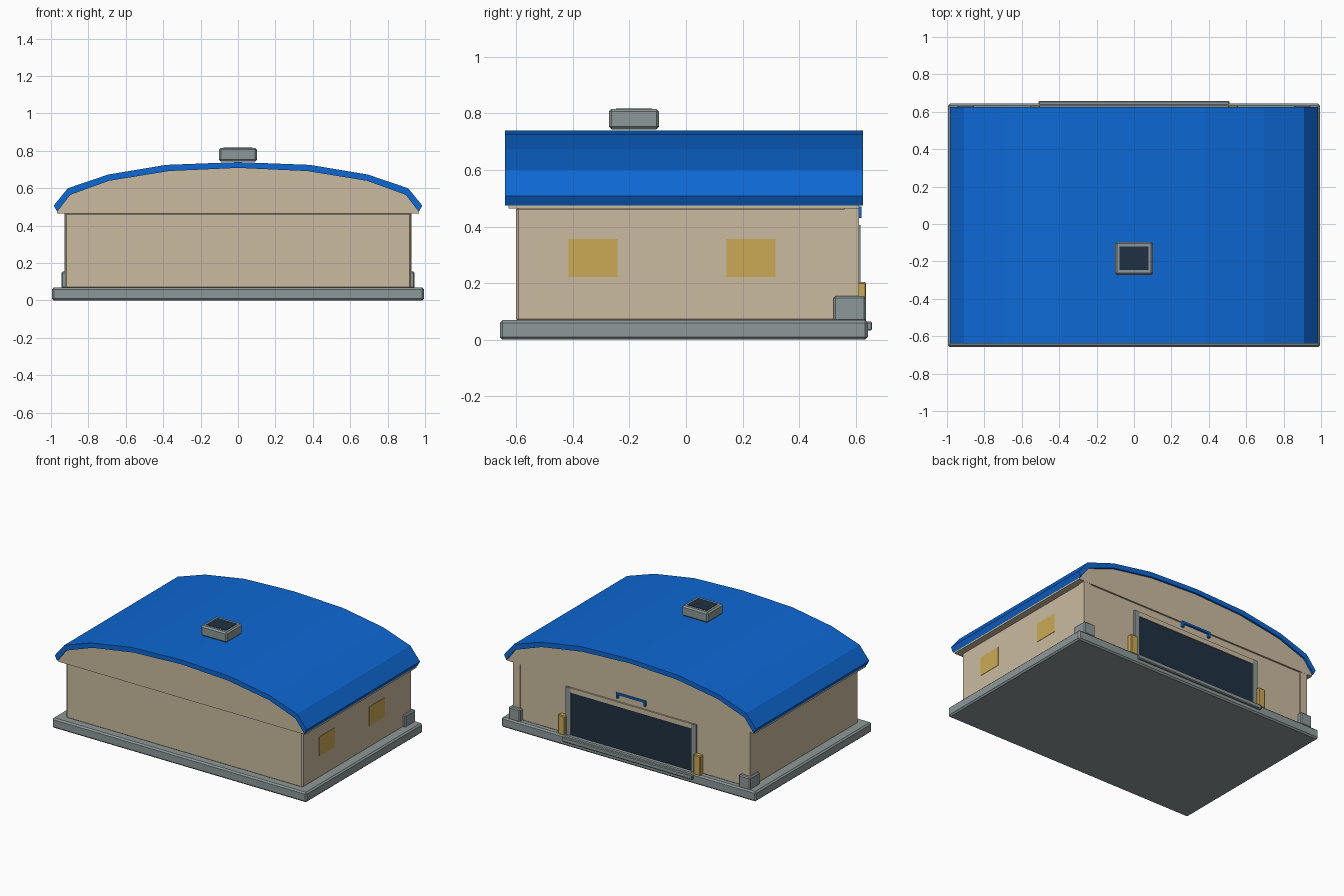
import bpy, bmesh

if "Cube" in bpy.data.objects:
    bpy.data.objects.remove(bpy.data.objects["Cube"])


def material(name, rgb):
    m = bpy.data.materials.new(name)
    m.diffuse_color = (*rgb, 1)
    m.use_nodes = True
    m.node_tree.nodes["Principled BSDF"].inputs["Base Color"].default_value = m.diffuse_color
    return m


BLUE = material("roof blue", (0.004, 0.138, 0.66))
TAN = material("wall tan", (0.60, 0.50, 0.35))
GRAY = material("concrete gray", (0.27, 0.315, 0.315))
DARK = material("dark glass", (0.014, 0.03, 0.055))
YELLOW = material("warm yellow", (0.60, 0.40, 0.09))


def finish(name, bm, mat, bevel=0):
    bmesh.ops.recalc_face_normals(bm, faces=bm.faces)
    me = bpy.data.meshes.new(name)
    bm.to_mesh(me)
    bm.free()
    me.materials.append(mat)
    ob = bpy.data.objects.new(name, me)
    bpy.context.collection.objects.link(ob)
    if bevel:
        mod = ob.modifiers.new("bevel", 'BEVEL')
        mod.width = bevel
        mod.segments = 1
    return ob


def box(name, x, y, z, mat, bevel=0):
    bm = bmesh.new()
    bmesh.ops.create_cube(bm, size=1)
    for v in bm.verts:
        v.co = [(a + b) / 2 + c * (b - a) for (a, b), c in zip((x, y, z), v.co)]
    return finish(name, bm, mat, bevel)


def pair(name, x, y, z, mat, bevel=0):
    box(name + "_right", x, y, z, mat, bevel)
    box(name + "_left", (-x[1], -x[0]), y, z, mat, bevel)


def extrude_profile(name, pts, y0, y1, mat):
    bm = bmesh.new()
    f = bm.faces.new([bm.verts.new((x, y0, z)) for x, z in pts])
    r = bmesh.ops.extrude_face_region(bm, geom=[f])
    for v in r["geom"]:
        if isinstance(v, bmesh.types.BMVert):
            v.co.y = y1
    return finish(name, bm, mat)


def mirrored(half):
    # half runs from the centre outwards; returns left-to-right arch
    return [(-x, z) for x, z in reversed(half[1:])] + half


# base slab and door step
box("base_slab", (-0.995, 0.995), (-0.658, 0.643), (0, 0.07), GRAY, 0.01)
box("door_step", (-0.51, 0.51), (0.58, 0.658), (0.032, 0.064), GRAY, 0.005)

# walls and arched upper storey
box("walls", (-0.925, 0.925), (-0.6, 0.605), (0.065, 0.468), TAN, 0.008)
outer = mirrored([(0, 0.74), (0.385, 0.725), (0.695, 0.673), (0.91, 0.6), (0.985, 0.508)])
inner = mirrored([(0, 0.709), (0.37, 0.692), (0.69, 0.64), (0.897, 0.565), (0.967, 0.474)])
extrude_profile("gable", inner + [(0.967, 0.464), (-0.967, 0.464)], -0.628, 0.612, TAN)
extrude_profile("roof", outer + inner[::-1], -0.64, 0.626, BLUE)

# skylight
box("skylight_frame", (-0.102, 0.102), (-0.273, -0.095), (0.743, 0.816), GRAY, 0.01)
box("skylight_glass", (-0.078, 0.078), (-0.247, -0.121), (0.81, 0.818), DARK)

# back corner posts and plinths
pair("corner_post", (0.87, 0.927), (0.56, 0.611), (0.07, 0.466), TAN)
pair("post_plinth", (0.855, 0.944), (0.522, 0.636), (0.065, 0.154), GRAY, 0.007)

# garage door on the back
box("door_panel", (-0.475, 0.475), (0.6, 0.609), (0.07, 0.375), DARK)
pair("door_jamb", (0.472, 0.51), (0.59, 0.617), (0.065, 0.405), GRAY)
box("door_lintel", (-0.472, 0.472), (0.59, 0.616), (0.372, 0.405), TAN)

# blue sign bracket above the door
box("bracket_bar", (-0.115, 0.115), (0.6, 0.62), (0.456, 0.47), BLUE)
pair("bracket_leg", (0.1, 0.115), (0.6, 0.62), (0.43, 0.456), BLUE)

# yellow bollards beside the door
pair("bollard", (0.502, 0.557), (0.595, 0.637), (0.065, 0.204), YELLOW, 0.005)

# windows on the right wall
for i, (a, b) in enumerate(((-0.415, -0.242), (0.143, 0.316))):
    box(f"window_{i + 1}", (0.92, 0.9275), (a, b), (0.222, 0.356), YELLOW)
